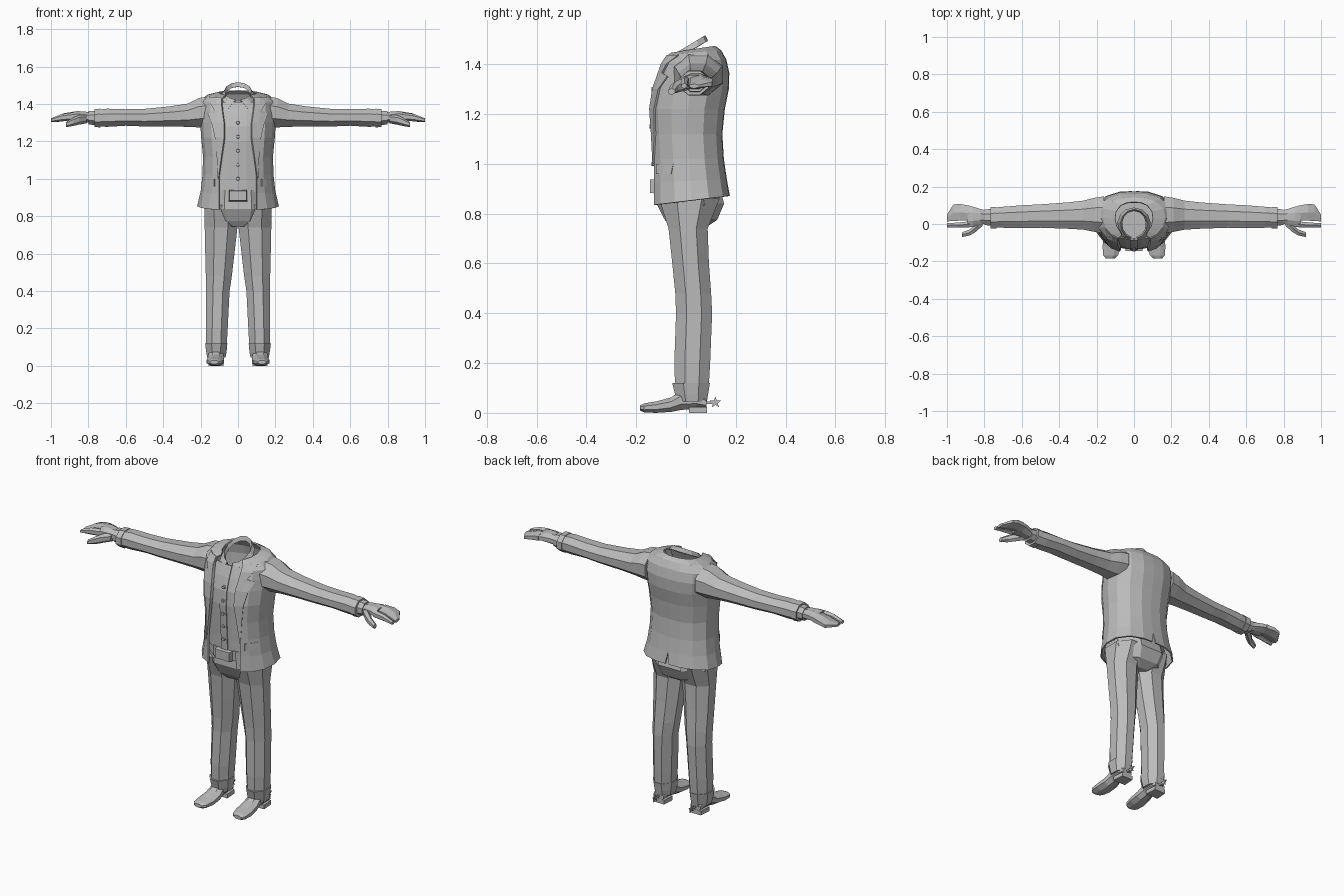
import bpy, bmesh, math
from mathutils import Vector
from mathutils.bvhtree import BVHTree

grey = bpy.data.materials.new("plain_grey")
grey.diffuse_color = (0.5, 0.5, 0.5, 1)


def make(name, verts, faces, mirror=False, thick=0, offset=0):
    """Mesh object, optionally mirrored across x and thickened."""
    bm = bmesh.new()
    vs = [bm.verts.new(v) for v in verts]
    for f in faces:
        bm.faces.new([vs[i] for i in f])
    bmesh.ops.recalc_face_normals(bm, faces=bm.faces)
    me = bpy.data.meshes.new(name)
    bm.to_mesh(me)
    bm.free()
    me.materials.append(grey)
    ob = bpy.data.objects.new(name, me)
    bpy.context.collection.objects.link(ob)
    if mirror:
        m = ob.modifiers.new("Mirror", 'MIRROR')
        m.merge_threshold = 0.0005
    if thick:
        s = ob.modifiers.new("Solidify", 'SOLIDIFY')
        s.thickness, s.offset = thick, offset
    return ob


def sheet(name, rows, **kw):
    """Open grid surface through rows of points."""
    n = len(rows[0])
    faces = [(r * n + i, r * n + i + 1, (r + 1) * n + i + 1, (r + 1) * n + i)
             for r in range(len(rows) - 1) for i in range(n - 1)]
    return make(name, [p for r in rows for p in r], faces, **kw)


def tube(name, axis, sections, sides=8, mirror=True):
    """Capped loft along an axis; section = (pos, a0, a1, b0, b1)."""
    verts, faces = [], []
    k = 1 / math.cos(math.pi / sides)
    for p, a0, a1, b0, b1 in sections:
        for i in range(sides):
            t = (i + 0.5) * 2 * math.pi / sides
            a = (a0 + a1) / 2 + (a1 - a0) / 2 * k * math.cos(t)
            b = (b0 + b1) / 2 + (b1 - b0) / 2 * k * math.sin(t)
            verts.append({'x': (p, a, b), 'y': (a, p, b), 'z': (a, b, p)}[axis])
    for r in range(len(sections) - 1):
        for i in range(sides):
            j = (i + 1) % sides
            faces.append((r * sides + i, r * sides + j,
                          (r + 1) * sides + j, (r + 1) * sides + i))
    faces.append(tuple(range(sides)))
    faces.append(tuple(range(len(verts) - sides, len(verts))))
    return make(name, verts, faces, mirror=mirror)


# Jacket body: open front, back vent, hollow neck
# ring = (z, front edge x, half width, front y, back y, tilt)
RINGS = [(.85, .10, .215, -.125, .172, .12), (.93, .10, .196, -.125, .160, .05),
         (1.02, .10, .186, -.125, .148, 0), (1.12, .085, .183, -.13, .142, 0),
         (1.22, .07, .193, -.137, .152, 0), (1.30, .072, .198, -.125, .168, 0),
         (1.36, .08, .203, -.105, .170, .03), (1.41, .085, .20, -.088, .158, .05),
         (1.44, .08, .165, -.072, .138, .1), (1.452, .065, .10, -.058, .115, .16)]
SHAPE = [(.72, -.82), (.92, -.45), (1, 0), (.95, .45), (.70, .82), (.35, .98), (0, 1)]
rows = []
for z, e, w, yf, yb, tilt in RINGS:
    c, h = (yf + yb) / 2, (yb - yf) / 2
    pts = [(e, yf)] + [(u * w, c + v * h) for u, v in SHAPE]
    rows.append([(x, y, z + tilt * y) for x, y in pts])
rows[0][-1] = (.012,) + rows[0][-1][1:]
jacket = sheet("jacket", rows, mirror=True, thick=.008)
surface = BVHTree.FromPolygons([v.co for v in jacket.data.vertices],
                               [p.vertices[:] for p in jacket.data.polygons])


def on_jacket(x, z):
    hit = surface.ray_cast(Vector((x, -1, z)), Vector((0, 1, 0)))[0]
    hit = hit or surface.find_nearest(Vector((x, -.1, z)))[0]
    return (hit.x, hit.y - .008, hit.z)


# Notched lapels lying on the jacket front
LAPEL = [(1.00, .103, .106), (1.12, .087, .112), (1.22, .073, .122), (1.30, .074, .14),
         (1.35, .081, .16), (1.365, .083, .125), (1.40, .087, .145), (1.435, .085, .15)]
sheet("lapel", [[on_jacket(a, z), on_jacket((a + b) / 2, z), on_jacket(b, z)]
                for z, a, b in LAPEL], mirror=True, thick=.009)
# Pocket flap and front seam strip
sheet("pocket_flap", [[on_jacket(x, z) for x in (.125, .15, .175)]
                      for z in (.96, 1.0)], mirror=True, thick=.006)

# Waistcoat front with a raised button strip
VEST = [(.93, -.118), (1.0, -.12), (1.1, -.126), (1.2, -.132), (1.28, -.125),
        (1.35, -.103), (1.41, -.078)]
sheet("waistcoat", [[(0, y, z), (.045, y + .002, z), (.09, y + .012, z),
                     (.13, y + .035, z + .01)] for z, y in VEST],
      mirror=True, thick=.006)
sheet("button_strip", [[(0, y - .006, z), (.02, y - .005, z)] for z, y in VEST],
      mirror=True, thick=.006)
for i in range(5):
    z = 1.0 + i * .075
    y = -.126 - (.012 if 1.1 < z < 1.29 else .005)
    tube("button", 'y', [(y - .008, -.008, .008, z - .008, z + .008),
                         (y + .01, -.01, .01, z - .01, z + .01)], mirror=False)

# Shirt collar: tilted folded band with front points
N = 7
inner, top, outer = [], [], []
for i in range(N):
    a = .22 + (math.pi - .22) * i / (N - 1)
    s, c = math.sin(a) if i < N - 1 else 0, -math.cos(a)
    inner.append((.066 * s, .072 * c, 1.447 + .045 * c))
    top.append((.072 * s, .078 * c, 1.467 + .047 * c))
    outer.append((.088 * s, .086 * c, 1.443 + .05 * c))
outer[0] = (.05, -.092, 1.375)
outer[1] = (.072, -.07, 1.40)
sheet("shirt_collar", [inner, top, outer], mirror=True, thick=.005)

# Sleeves and cuffs
tube("sleeve", 'x', [(.16, -.05, .148, 1.275, 1.44), (.21, -.042, .14, 1.275, 1.432),
                     (.27, -.03, .125, 1.278, 1.402), (.36, -.025, .115, 1.28, 1.388),
                     (.50, -.02, .105, 1.28, 1.374), (.60, -.022, .10, 1.284, 1.372),
                     (.70, -.02, .092, 1.278, 1.375), (.765, -.02, .086, 1.281, 1.368)])
tube("sleeve_cuff", 'x', [(.735, -.024, .092, 1.275, 1.375),
                          (.768, -.024, .090, 1.277, 1.373)])
tube("shirt_cuff", 'x', [(.76, -.008, .08, 1.288, 1.364), (.80, -.006, .078, 1.29, 1.362)])

# Hands: palm, grouped fingers, index finger, thumb
tube("palm", 'x', [(.78, .005, .07, 1.298, 1.352), (.82, -.004, .08, 1.303, 1.36),
                   (.86, -.014, .092, 1.31, 1.362), (.89, -.017, .098, 1.312, 1.356)])
tube("fingers", 'x', [(.88, .018, .098, 1.314, 1.356), (.93, .018, .107, 1.312, 1.348),
                      (.965, .016, .105, 1.306, 1.335), (1.0, .014, .05, 1.304, 1.32)], 6)
tube("index_finger", 'x', [(.88, -.018, .014, 1.314, 1.352), (.94, -.019, .008, 1.31, 1.344),
                           (1.0, -.018, .004, 1.304, 1.322)], 6)
tube("thumb", 'x', [(.81, -.01, .03, 1.3, 1.34), (.85, -.045, .0, 1.293, 1.338),
                    (.88, -.062, -.03, 1.286, 1.325), (.92, -.07, -.045, 1.278, 1.302)], 6)

# Trousers: legs, turn-ups and seat
tube("trouser_leg", 'z', [(.08, .062, .17, -.043, .09), (.20, .055, .172, -.047, .097),
                          (.40, .045, .17, -.04, .105), (.48, .033, .172, -.043, .101),
                          (.60, .019, .175, -.055, .092), (.74, .003, .178, -.07, .087),
                          (.86, .0, .18, -.108, .135)])
tube("trouser_turn_up", 'z', [(.045, .067, .165, -.036, .084), (.075, .061, .17, -.044, .089),
                              (.12, .057, .176, -.055, .096)])
tube("trouser_seat", 'z', [(.745, -.06, .06, -.062, .08), (.775, -.145, .145, -.085, .125),
                           (.84, -.174, .174, -.118, .153), (.93, -.168, .168, -.112, .13)],
     mirror=False)

# Belt and buckle
tube("belt", 'z', [(.885, -.172, .172, -.122, .135), (.94, -.17, .17, -.122, .133)],
     mirror=False)
tube("buckle", 'y', [(-.145, -.045, .045, .884, .936), (-.115, -.05, .05, .88, .94)], 4, False)

# Shoes with heels
tube("shoe", 'y', [(-.185, .105, .15, .01, .03), (-.168, .085, .165, .002, .038),
                   (-.12, .074, .168, .0, .046), (-.06, .074, .162, .004, .062),
                   (-.02, .08, .156, .012, .09), (.04, .08, .156, .016, .09),
                   (.083, .086, .15, .018, .06)])
tube("shoe_heel", 'y', [(.012, .077, .159, 0, .024), (.084, .082, .154, 0, .024)], 4)

# Spurs: arm and five-pointed star
tube("spur_arm", 'y', [(.07, .111, .123, .034, .046), (.12, .113, .121, .038, .046)], 4)
star = []
for i in range(10):
    r, t = (.024, .010)[i % 2], math.pi / 2 + i * math.pi / 5
    star.append((.117, .118 + r * math.cos(t), .042 + r * math.sin(t)))
make("spur_star", star, [tuple(range(10))], mirror=True, thick=.006)
